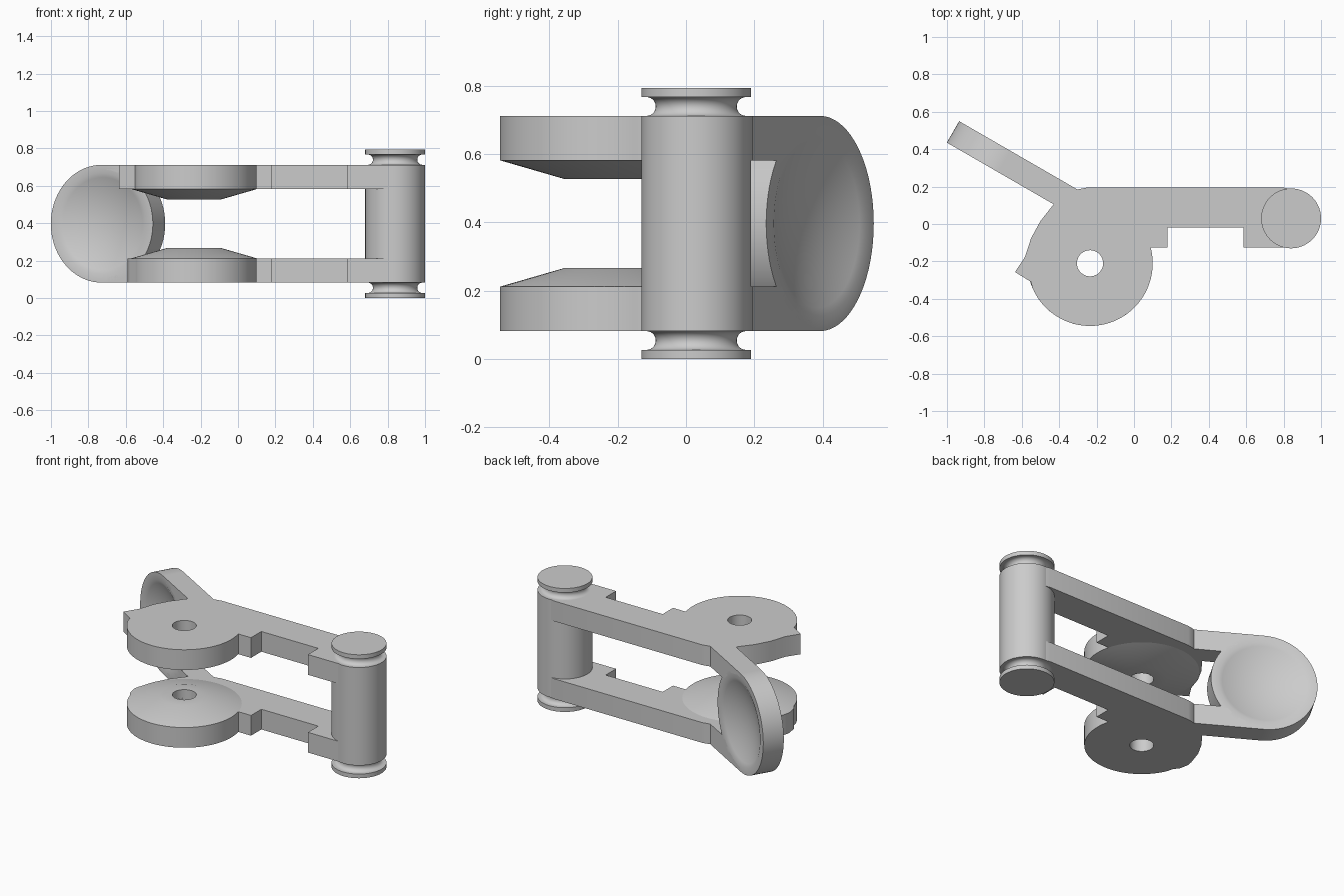
import bpy, bmesh
from math import sin, cos, pi, radians, sqrt, atan2
from mathutils import Matrix, Vector

if "Cube" in bpy.data.objects:
    bpy.data.objects.remove(bpy.data.objects["Cube"], do_unlink=True)

grey = bpy.data.materials.new("plain_grey")
grey.use_nodes = True
grey.diffuse_color = (0.6, 0.6, 0.6, 1)
grey.node_tree.nodes["Principled BSDF"].inputs["Base Color"].default_value = (0.6, 0.6, 0.6, 1)

MID = 0.397      # mirror height of the whole model
HALF = 0.315     # half height of the forked body
THICK = 0.13     # plate thickness
DISC = Vector((-0.235, -0.21))
DISC_R, HOLE_R = 0.335, 0.07


def arc(cx, cy, r, a0, a1, n):
    """Points on an arc, angles in degrees."""
    angles = [radians(a0 + (a1 - a0) * i / n) for i in range(n + 1)]
    return [(cx + r * cos(a), cy + r * sin(a)) for a in angles]


def finish(name, bm, matrix):
    bmesh.ops.remove_doubles(bm, verts=bm.verts, dist=1e-5)
    bmesh.ops.recalc_face_normals(bm, faces=bm.faces)
    mesh = bpy.data.meshes.new(name)
    bm.to_mesh(mesh)
    bm.free()
    mesh.materials.append(grey)
    obj = bpy.data.objects.new(name, mesh)
    obj.matrix_world = matrix
    bpy.context.collection.objects.link(obj)
    bpy.ops.object.select_all(action='DESELECT')
    obj.select_set(True)
    bpy.context.view_layer.objects.active = obj
    bpy.ops.object.shade_smooth_by_angle(angle=radians(25))
    return obj


def extrude_outline(name, loops, thickness, matrix):
    """Filled outline (later loops are holes), extruded about its own plane."""
    curve = bpy.data.curves.new(name, 'CURVE')
    curve.dimensions = '2D'
    curve.fill_mode = 'BOTH'
    curve.extrude = thickness / 2
    for loop in loops:
        spline = curve.splines.new('POLY')
        spline.points.add(len(loop) - 1)
        for point, (x, y) in zip(spline.points, loop):
            point.co = (x, y, 0, 1)
        spline.use_cyclic_u = True
    temp = bpy.data.objects.new(name + "_outline", curve)
    bpy.context.collection.objects.link(temp)
    bpy.context.view_layer.update()
    mesh = temp.to_mesh()
    bm = bmesh.new()
    bm.from_mesh(mesh)
    temp.to_mesh_clear()
    bpy.data.objects.remove(temp, do_unlink=True)
    bpy.data.curves.remove(curve)
    return finish(name, bm, matrix)


def lathe(name, profile, matrix, closed=False, steps=72):
    bm = bmesh.new()
    verts = [bm.verts.new((r, 0, z)) for r, z in profile]
    edges = [bm.edges.new(pair) for pair in zip(verts, verts[1:])]
    if closed:
        edges.append(bm.edges.new((verts[-1], verts[0])))
    bmesh.ops.spin(bm, geom=verts + edges, cent=(0, 0, 0), axis=(0, 0, 1),
                   angle=2 * pi, steps=steps, use_merge=True)
    return finish(name, bm, matrix)


# Side plates: straight arm, round disc with a hole, and a latch corner
latch = {"upper": [(-0.583, -0.176), (-0.636, -0.257), (-0.55, -0.31)],
         "lower": [(-0.583, -0.176), (-0.59, -0.21), (-0.578, -0.27), (-0.55, -0.31)]}
arm = [(0.09, -0.125), (0.18, -0.125), (0.18, -0.02), (0.585, -0.02),
       (0.585, -0.125), (0.84, -0.125), (0.84, 0.187), (0.8, 0.195),
       (-0.25, 0.195), (-0.30, 0.185), (-0.43, 0.105)]
shoulder = [(-0.50, 0.016), (-0.55, -0.075)]
hole = arc(*DISC, HOLE_R, 0, 350, 35)

for side, sign in (("upper", 1), ("lower", -1)):
    rim = arc(*DISC, DISC_R, 203, 374, 48)
    outline = arm + shoulder + latch[side] + rim
    height = MID + sign * (HALF - THICK / 2)
    extrude_outline(side + "_plate", [outline, hole], THICK,
                    Matrix.Translation((0, 0, height)))
    # Tapered boss on the inner face of the disc
    base = -sign * THICK / 2
    tip = base - sign * 0.055
    lathe(side + "_boss", [(DISC_R, base), (0.145, tip), (HOLE_R, tip), (HOLE_R, base)],
          Matrix.Translation((*DISC, height)), closed=True)

# Pivot post with a rounded groove and a cap at each end
groove = [(0.146 + 0.0275 * cos(a), HALF + 0.0275 + 0.0275 * sin(a))
          for a in [radians(270 - 180 * i / 14) for i in range(15)]]
top = [(0.16, HALF)] + groove + [(0.16, HALF + 0.055), (0.16, MID), (0, MID)]
bottom = [(r, -z) for r, z in reversed(top)]
lathe("pivot_post", bottom + top, Matrix.Translation((0.84, 0.03, MID)))

# Angled lever: dished disc carried by two straight bars
lever = Matrix(((0.866, 0, -0.5, -0.695), (-0.5, 0, -0.866, 0.335),
                (0, 1, 0, MID), (0, 0, 0, 1)))
W, DISH_R, DEPTH = 0.066, 0.27, 0.055
dish = [(DISH_R * i / 12, W - DEPTH * (1 - (i / 12) ** 2)) for i in range(13)]
front_side = dish + [(HALF, W)]
lathe("dished_disc", [(r, -z) for r, z in front_side] + front_side[::-1], lever)

inner = HALF - THICK
seat_r = 0.29
start = atan2(inner, sqrt(seat_r ** 2 - inner ** 2)) * 180 / pi
bar = [(0, HALF), (0.45, HALF), (0.45, inner)] + arc(0, 0, seat_r, start, 90, 12)
for side, sign in (("upper", 1), ("lower", -1)):
    extrude_outline(side + "_lever_bar", [[(u, sign * v) for u, v in bar]], 2 * W, lever)
